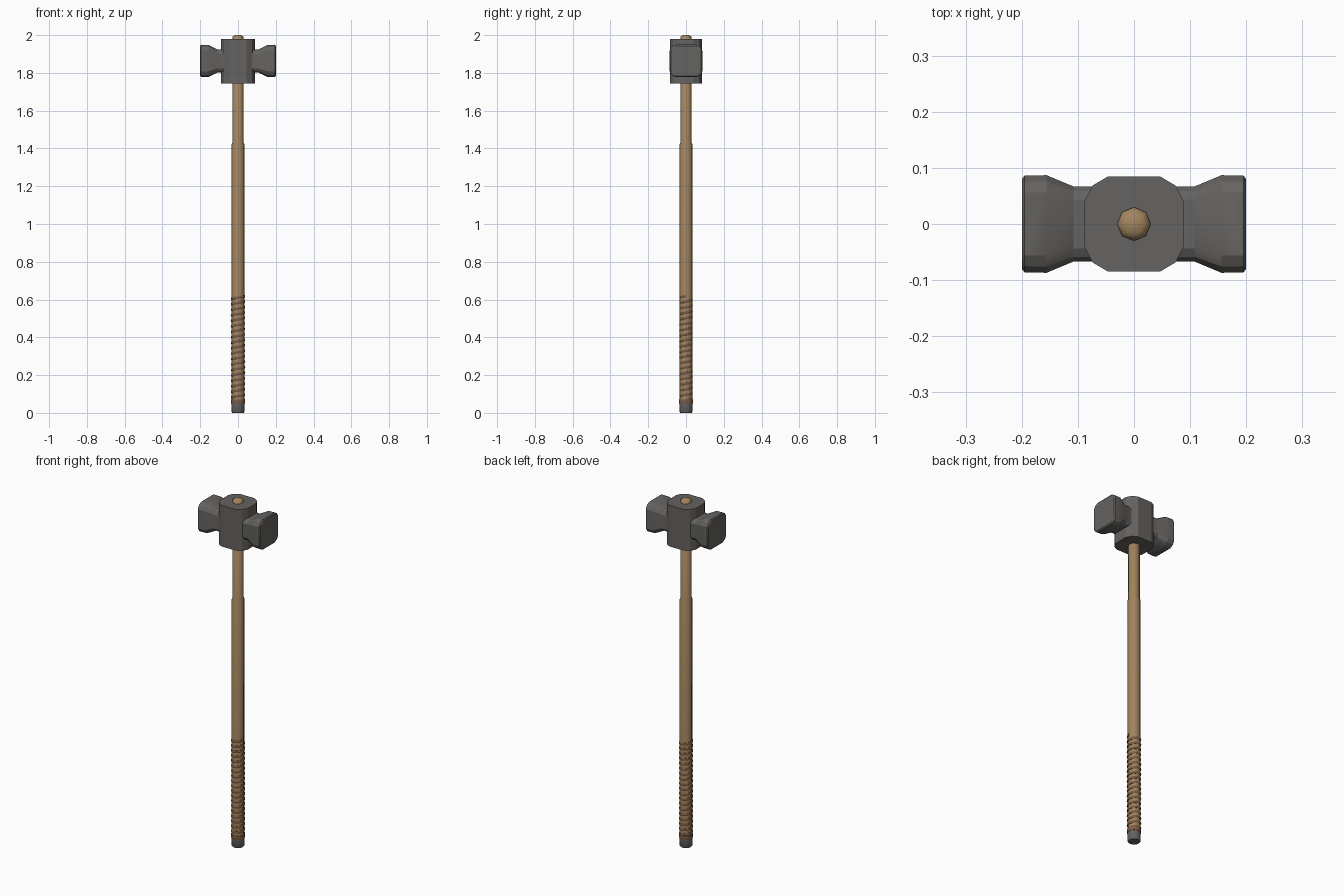
import bpy, bmesh
from math import sin, cos, pi, radians
from mathutils import Vector

if "Cube" in bpy.data.objects:
    bpy.data.objects.remove(bpy.data.objects["Cube"])


def material(name, rgb):
    m = bpy.data.materials.new(name)
    m.diffuse_color = (*rgb, 1)
    m.use_nodes = True
    m.node_tree.nodes["Principled BSDF"].inputs["Base Color"].default_value = m.diffuse_color
    return m


STEEL = material("dark_steel", (0.13, 0.125, 0.12))
WOOD = material("wood", (0.36, 0.23, 0.11))
LEATHER = material("leather", (0.20, 0.105, 0.06))


def loft(name, rings, mat, angle=30):
    """Skin a list of equal-length point rings and cap both ends."""
    bm = bmesh.new()
    loops = [[bm.verts.new(p) for p in ring] for ring in rings]
    n = len(loops[0])
    for a, b in zip(loops, loops[1:]):
        for i in range(n):
            j = (i + 1) % n
            bm.faces.new((a[i], a[j], b[j], b[i]))
    bm.faces.new(loops[0])
    bm.faces.new(loops[-1])
    bmesh.ops.recalc_face_normals(bm, faces=bm.faces)
    mesh = bpy.data.meshes.new(name)
    bm.to_mesh(mesh)
    bm.free()
    ob = bpy.data.objects.new(name, mesh)
    bpy.context.collection.objects.link(ob)
    mesh.materials.append(mat)
    bpy.ops.object.select_all(action='DESELECT')
    bpy.context.view_layer.objects.active = ob
    ob.select_set(True)
    bpy.ops.object.shade_smooth_by_angle(angle=radians(angle))
    return ob


def turned(name, profile, sides, mat, angle=60):
    rings = [[(r * cos(2 * pi * i / sides), r * sin(2 * pi * i / sides), z)
              for i in range(sides)] for r, z in profile]
    return loft(name, rings, mat, angle)


def rounded(hu, hv, cu, cv):
    """Rectangle outline with two-step rounded corners."""
    quarter = [(hu, hv - cv), (hu - cu * 0.36, hv - cv * 0.36), (hu - cu, hv)]
    pts = []
    for su, sv in ((1, 1), (-1, 1), (-1, -1), (1, -1)):
        q = quarter if su * sv > 0 else quarter[::-1]
        pts += [(su * u, sv * v) for u, v in q]
    return pts


# Wooden shaft, thinner toward the head, showing through the top
turned("handle", [(0.034, 0.03), (0.034, 1.42), (0.030, 1.43),
                  (0.030, 1.99), (0.018, 2.0)], 8, WOOD)

# Central head block
outline = rounded(0.089, 0.085, 0.043, 0.045)
loft("head_block", [[(x, y, z) for x, y in outline] for z in (1.743, 1.98)], STEEL, 20)

# Flared striking faces on both sides: distance, half width, half height
FLARE = [(0.06, 0.067, 0.061), (0.108, 0.067, 0.061), (0.156, 0.087, 0.084),
         (0.195, 0.086, 0.086), (0.20, 0.080, 0.080)]
for side, label in ((-1, "left"), (1, "right")):
    rings = [[(side * d, y, 1.863 + z) for y, z in rounded(hy, hz, hy * 0.35, hz * 0.35)]
             for d, hy, hz in FLARE]
    loft(label + "_striking_face", rings, STEEL, 25)

# Pommel cap with a thin collar
turned("pommel", [(0.030, 0.0), (0.034, 0.006), (0.034, 0.05)], 16, STEEL, 40)
turned("grip_collar", [(0.036, 0.05), (0.037, 0.055), (0.037, 0.065), (0.036, 0.07)],
       16, LEATHER)

# Cord wound round the grip
TURNS, STEPS, SIDES, CORD = 19, 16, 6, 0.006
rings = []
for k in range(TURNS * STEPS + 1):
    t = 2 * pi * k / STEPS
    out = Vector((cos(t), sin(t), 0))
    c = Vector((0.0325 * cos(t), 0.030 * sin(t), 0.068 + 0.55 * k / (TURNS * STEPS)))
    rings.append([c + out * CORD * cos(2 * pi * i / SIDES)
                  + Vector((0, 0, CORD * 1.3 * sin(2 * pi * i / SIDES))) for i in range(SIDES)])
loft("grip_cord", rings, LEATHER, 60)
